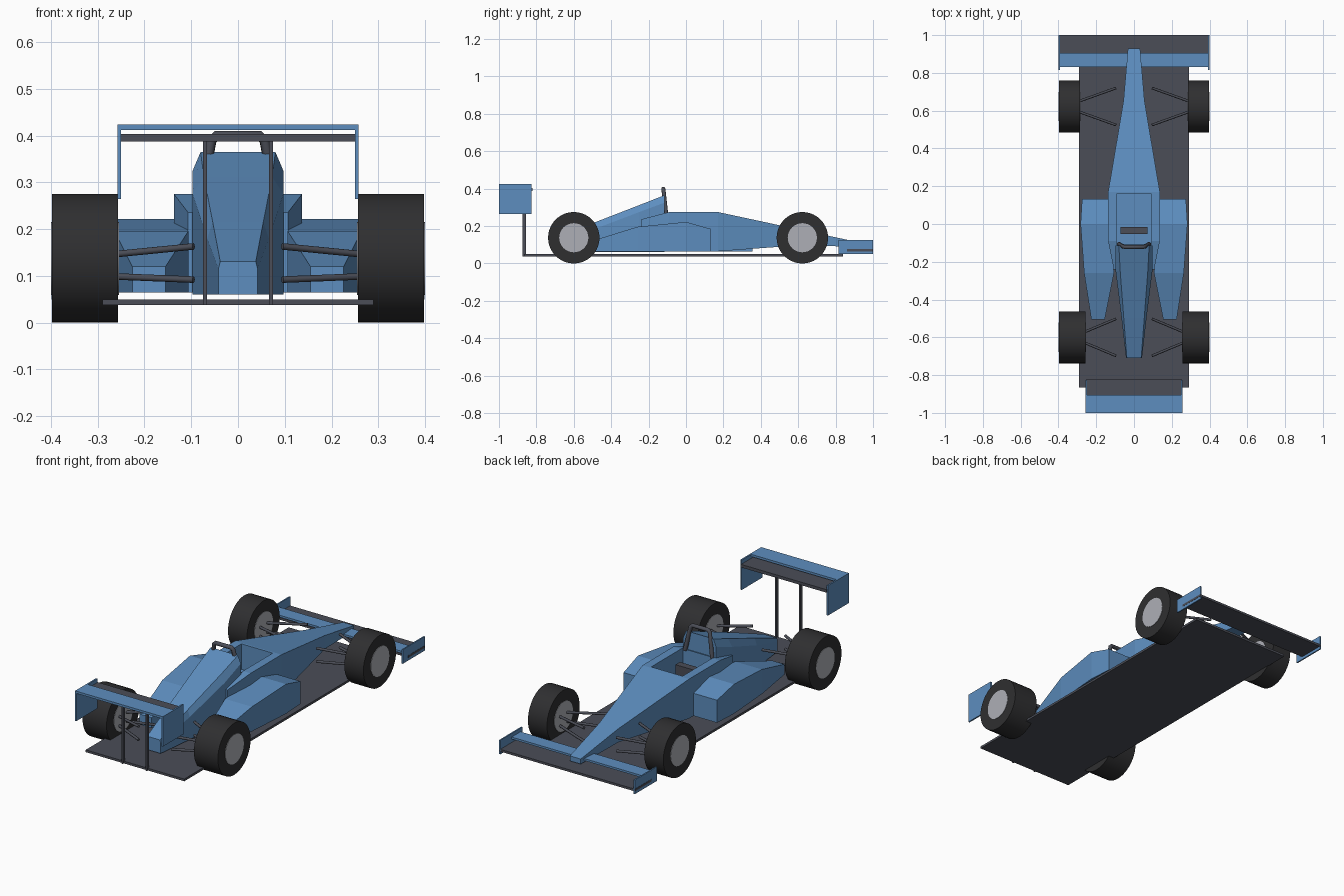
import bpy, bmesh, math
from mathutils import Vector

if "Cube" in bpy.data.objects:
    bpy.data.objects.remove(bpy.data.objects["Cube"])


def material(name, rgb):
    m = bpy.data.materials.new(name)
    m.diffuse_color = (*rgb, 1)
    m.use_nodes = True
    m.node_tree.nodes["Principled BSDF"].inputs["Base Color"].default_value = m.diffuse_color
    return m


BLUE = material("blue_paint", (0.11, 0.27, 0.52))
DARK = material("dark_composite", (0.07, 0.075, 0.095))
RUBBER = material("rubber", (0.028, 0.028, 0.03))
METAL = material("rim_metal", (0.42, 0.43, 0.47))


def finish(name, bm, mat):
    bmesh.ops.recalc_face_normals(bm, faces=bm.faces)
    me = bpy.data.meshes.new(name)
    bm.to_mesh(me)
    bm.free()
    ob = bpy.data.objects.new(name, me)
    bpy.context.collection.objects.link(ob)
    if mat:
        me.materials.append(mat)
    return ob


def box(name, x, y, z, mat):
    bm = bmesh.new()
    bmesh.ops.create_cube(bm, size=1)
    for v in bm.verts:
        v.co = [(a + b) / 2 + c * (b - a) for (a, b), c in zip((x, y, z), v.co)]
    return finish(name, bm, mat)


def loft(name, rings, mat):
    """Skin matching cross-sections and cap both ends."""
    bm = bmesh.new()
    rows = [[bm.verts.new(p) for p in r] for r in rings]
    n = len(rows[0])
    for a, b in zip(rows, rows[1:]):
        for i in range(n):
            j = (i + 1) % n
            bm.faces.new((a[i], a[j], b[j], b[i]))
    bm.faces.new(rows[0])
    bm.faces.new(rows[-1])
    return finish(name, bm, mat)


def rod(name, a, b, r, mat, sides=8):
    a, b = Vector(a), Vector(b)
    bpy.ops.mesh.primitive_cylinder_add(vertices=sides, radius=r, depth=(b - a).length,
                                        location=(a + b) / 2)
    ob = bpy.context.object
    ob.name = name
    ob.rotation_euler = (b - a).to_track_quat('Z', 'Y').to_euler()
    ob.data.materials.append(mat)
    bpy.ops.object.shade_smooth_by_angle(angle=math.radians(50))
    return ob


# Floor and keel
box("floor", (-0.29, 0.29), (-0.865, 0.84), (0.038, 0.05), DARK)
box("keel", (-0.085, 0.085), (0.1, 0.355), (0.065, 0.12), BLUE)

# Main body and nose: y, half width, bottom, top
body = loft("body", [[(-w, y, b), (w, y, b), (w, y, t), (-w, y, t)] for y, w, b, t in (
    (-0.24, 0.107, 0.065, 0.236), (-0.09, 0.137, 0.065, 0.275), (0.17, 0.137, 0.065, 0.275),
    (0.65, 0.056, 0.1, 0.172), (0.93, 0.032, 0.085, 0.112))], BLUE)

# Cockpit opening
cutter = box("cockpit_cutter", (-0.092, 0.092), (-0.105, 0.16), (0.14, 0.4), None)
cutter.hide_render = True
cutter.hide_viewport = True
cut = body.modifiers.new("cockpit", 'BOOLEAN')
cut.object = cutter
cut.solver = 'EXACT'
box("seat_back", (-0.072, 0.072), (-0.052, -0.015), (0.135, 0.225), DARK)

# Engine cover: y, half width, shoulder height, top half width, top height
loft("engine_cover", [[(-w, y, 0.06), (w, y, 0.06), (w, y, s), (u, y, t), (-u, y, t), (-w, y, s)]
                      for y, w, s, u, t in (
    (-0.115, 0.097, 0.325, 0.08, 0.365), (-0.25, 0.097, 0.275, 0.073, 0.312),
    (-0.5, 0.066, 0.18, 0.054, 0.215), (-0.71, 0.042, 0.115, 0.038, 0.131))], BLUE)

# Roll hoop
cu = bpy.data.curves.new("roll_hoop", 'CURVE')
cu.dimensions = '3D'
cu.bevel_depth = 0.011
cu.bevel_resolution = 2
cu.use_fill_caps = True
path = [(-0.08, -0.106, 0.265), (-0.056, -0.12, 0.39), (-0.046, -0.122, 0.4),
        (0.046, -0.122, 0.4), (0.056, -0.12, 0.39), (0.08, -0.106, 0.265)]
sp = cu.splines.new('POLY')
sp.points.add(len(path) - 1)
for p, co in zip(sp.points, path):
    p.co = (*co, 1)
cu.materials.append(DARK)
bpy.context.collection.objects.link(bpy.data.objects.new("roll_hoop", cu))

for side, s in (("left", -1), ("right", 1)):
    # Sidepod: y, inner x, outer x, top
    loft(side + "_sidepod", [[(s * a, y, 0.065), (s * b, y, 0.065), (s * b, y, t), (s * a, y, t)]
                             for y, a, b, t in (
        (0.132, 0.125, 0.275, 0.185), (0.0, 0.125, 0.283, 0.222),
        (-0.26, 0.106, 0.264, 0.196), (-0.505, 0.155, 0.226, 0.12))], BLUE)

    # Wheels and suspension arms
    for end, yc, inner, d in (("front", 0.622, 0.286, 1), ("rear", -0.6, 0.257, -1)):
        n = f"{end}_{side}_"
        rod(n + "tyre", (s * inner, yc, 0.1375), (s * 0.398, yc, 0.1375), 0.1375, RUBBER, 40)
        rod(n + "rim", (s * (inner - 0.002), yc, 0.1375), (s * 0.4, yc, 0.1375), 0.078, METAL, 32)
        for k in (-1, 1):
            for level, z0, z1 in (("upper", 0.163, 0.146), ("lower", 0.092, 0.099)):
                rod(f"{n}{level}_arm", (s * 0.095, yc + k * 0.098, z0),
                    (s * (inner + 0.01), yc + k * 0.026, z1), 0.007, DARK)

    # Wing end plates and rear wing struts
    x = sorted((s * 0.392, s * 0.399))
    box(side + "_front_end_plate", x, (0.815, 1.0), (0.05, 0.125), BLUE)
    x = sorted((s * 0.25, s * 0.258))
    box(side + "_rear_end_plate", x, (-1.0, -0.825), (0.265, 0.424), BLUE)
    x = sorted((s * 0.066, s * 0.075))
    box(side + "_wing_strut", x, (-0.873, -0.855), (0.038, 0.392), DARK)

# Wing planes
box("front_wing", (-0.4, 0.4), (0.86, 1.0), (0.065, 0.077), DARK)
box("front_flap", (-0.393, 0.393), (0.83, 0.905), (0.095, 0.106), BLUE)
box("rear_wing", (-0.252, 0.252), (-0.93, -0.82), (0.387, 0.403), DARK)
box("rear_flap", (-0.257, 0.257), (-1.0, -0.905), (0.412, 0.424), BLUE)
